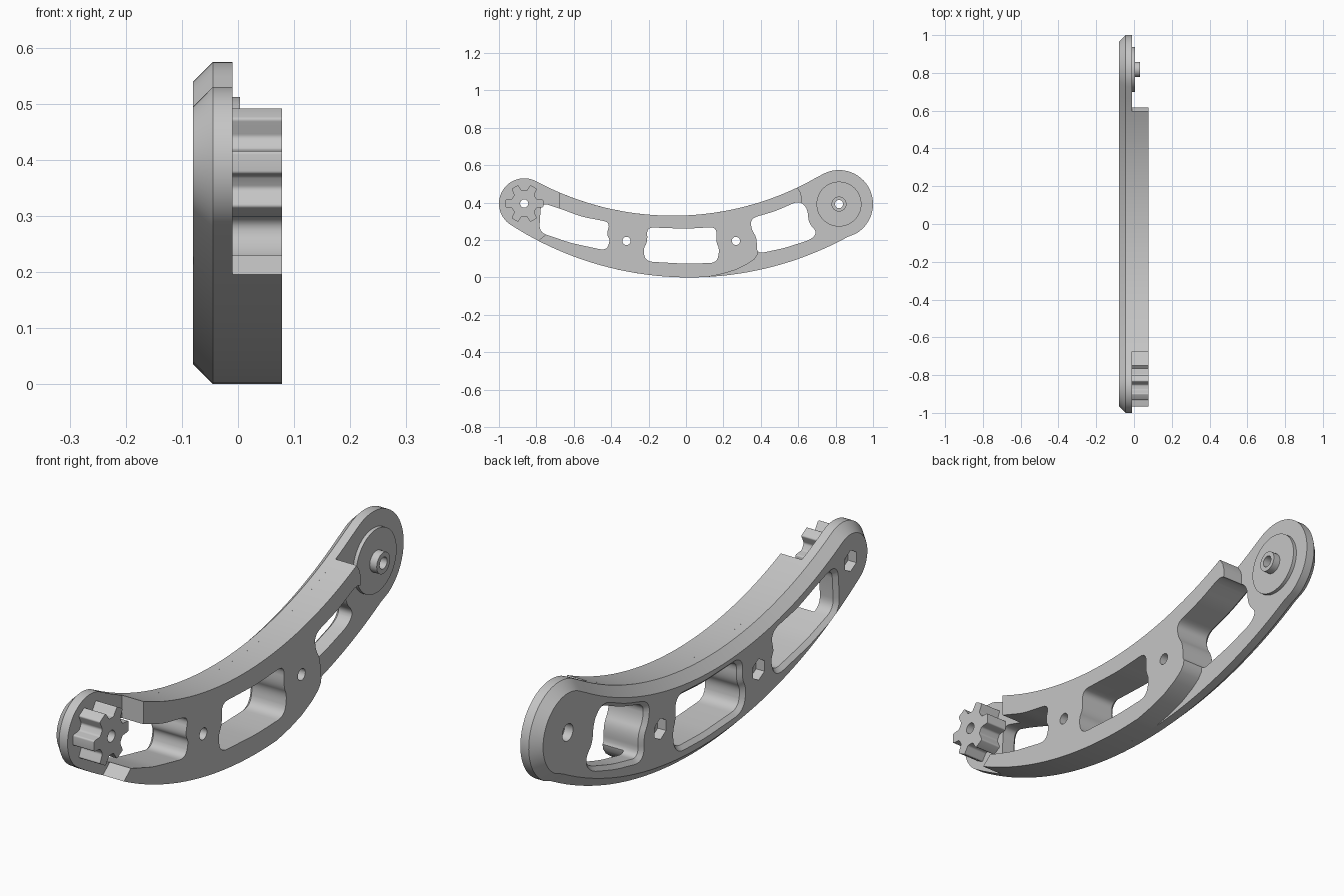
import bpy
import bmesh
from math import atan2, cos, sin, pi, radians, tau
from mathutils import Vector

cube = bpy.data.objects.get("Cube")
if cube:
    bpy.data.objects.remove(cube, do_unlink=True)

grey = bpy.data.materials.new("plain_grey")
grey.use_nodes = True
COLOR = (0.56, 0.56, 0.56, 1)
grey.diffuse_color = COLOR
grey.node_tree.nodes["Principled BSDF"].inputs["Base Color"].default_value = COLOR


def arc(center, r, a0, a1, n):
    return [Vector((center[0] + r * cos(a0 + (a1 - a0) * i / n),
                    center[1] + r * sin(a0 + (a1 - a0) * i / n))) for i in range(n + 1)]


def ring(center, r, n=40, phase=0.0):
    return arc(center, r, phase, phase + tau, n)[:-1]


def fillet(points, r, steps=6):
    """Round every corner of a closed polygon."""
    pts = [Vector(p) for p in points]
    out = []
    for i, p in enumerate(pts):
        a, b = pts[i - 1] - p, pts[(i + 1) % len(pts)] - p
        s = p + a.normalized() * min(r, a.length * 0.48)
        e = p + b.normalized() * min(r, b.length * 0.48)
        for k in range(steps + 1):
            t = k / steps
            out.append(s * (1 - t) ** 2 + p * 2 * t * (1 - t) + e * t * t)
    return out


def offset(pts, d):
    """Move a counter-clockwise outline outwards by d."""
    out = []
    for i, p in enumerate(pts):
        a = (p - pts[i - 1]).normalized()
        b = (pts[(i + 1) % len(pts)] - p).normalized()
        n = Vector((a.y + b.y, -a.x - b.x)).normalized()
        out.append(p + n * d / max(0.5, n.dot(Vector((a.y, -a.x)))))
    return out


def loft(name, outline, layers):
    """Solid along x from a counter-clockwise (y, z) outline; layers are (x, outward offset)."""
    bm = bmesh.new()
    rows = [[bm.verts.new((x, p.x, p.y)) for p in offset(outline, d)] for x, d in layers]
    n = len(outline)
    for lo, hi in zip(rows, rows[1:]):
        for i in range(n):
            j = (i + 1) % n
            bm.faces.new((lo[i], lo[j], hi[j], hi[i]))
    bm.faces.new(rows[0][::-1])
    bm.faces.new(rows[-1])
    mesh = bpy.data.meshes.new(name)
    bm.to_mesh(mesh)
    bm.free()
    mesh.materials.append(grey)
    ob = bpy.data.objects.new(name, mesh)
    bpy.context.collection.objects.link(ob)
    return ob


def cut(ob, cutters):
    bpy.context.view_layer.objects.active = ob
    for c in cutters:
        mod = ob.modifiers.new("cut", "BOOLEAN")
        mod.operation, mod.solver, mod.object = "DIFFERENCE", "EXACT", c
        bpy.ops.object.modifier_apply(modifier=mod.name)


# Arcs of the curved arm
BACK, MID, FRONT = -0.08, -0.01, 0.078
gear_c, gear_r = Vector((-0.865, 0.395)), 0.135
disc_c, disc_r = Vector((0.818, 0.392)), 0.182
low_c, low_r = Vector((0.018, 1.764)), 1.764
top_c, top_r = Vector((-0.07, 1.875)), 1.545


def heading(a, b):
    return atan2(b.y - a.y, b.x - a.x)


def angle_at(center, r, y):
    return -pi / 2 + atan2(y - center.x, (r * r - (y - center.x) ** 2) ** 0.5)


lg, ld = heading(low_c, gear_c), heading(low_c, disc_c)
tg, td = heading(top_c, gear_c), heading(top_c, disc_c)
outline = (arc(low_c, low_r, lg, ld, 40)[:-1]
           + arc(disc_c, disc_r, ld, td + pi, 28)
           + arc(top_c, top_r, td, tg, 40)[1:-1]
           + arc(gear_c, gear_r, tg + pi, lg + tau, 28)[:-1])
back_plate = loft("back_plate", outline, [(BACK, -0.035), (-0.045, 0), (MID, 0)])

# Thick front layer with open ends
body = (arc(low_c, low_r, angle_at(low_c, low_r, -0.79), angle_at(low_c, low_r, 0.12), 30)
        + [Vector(p) for p in ((0.2, 0.02), (0.27, 0.042), (0.33, 0.072), (0.365, 0.097),
                               (0.382, 0.12), (0.385, 0.14), (0.41, 0.2), (0.6, 0.37),
                               (0.618, 0.4), (0.618, 0.432), (0.612, 0.455))]
        + arc(top_c, top_r, angle_at(top_c, top_r, 0.595), angle_at(top_c, top_r, -0.675), 40)
        + [Vector(p) for p in ((-0.675, 0.33), (-0.7, 0.26), (-0.735, 0.24))])
front_layer = loft("front_layer", body, [(MID, 0), (FRONT, 0)])

# Window cutters, slightly flared on the back
windows = [
    [(-0.785, 0.242), (-0.62, 0.185), (-0.425, 0.143), (-0.405, 0.2), (-0.425, 0.23),
     (-0.405, 0.295), (-0.56, 0.325), (-0.68, 0.37), (-0.775, 0.4)],
    [(-0.215, 0.085), (0, 0.073), (0.165, 0.078), (0.18, 0.15), (0.16, 0.19),
     (0.165, 0.27), (0, 0.26), (-0.21, 0.268), (-0.205, 0.19), (-0.23, 0.15)],
    [(0.377, 0.125), (0.53, 0.158), (0.675, 0.205), (0.7, 0.245), (0.655, 0.29),
     (0.65, 0.37), (0.605, 0.41), (0.48, 0.355), (0.345, 0.315), (0.35, 0.255), (0.38, 0.21)],
]
window_cutters = [loft("window_cutter", fillet(w, 0.04), [(-0.083, 0.018), (-0.065, 0), (0.1, 0)])
                  for w in windows]

# Bolt holes and the recesses behind them
bolts = [gear_c, Vector((-0.318, 0.195)), Vector((0.267, 0.195)), disc_c]
holes = [loft("hole_cutter", ring(c, 0.022, 24), [(-0.2, 0), (0.2, 0)]) for c in bolts]
recesses = [loft("recess_cutter", ring(c, 0.032 if c is disc_c else 0.04,
                                       24 if c is disc_c else 6, pi / 2),
                 [(-0.1, 0), (-0.045, 0)]) for c in bolts]

# Gear at one end
teeth = []
for k in range(6):
    a = k * tau / 6
    u, v = Vector((cos(a), sin(a))), Vector((-sin(a), cos(a)))
    teeth += [gear_c + u * r + v * w for r, w in
              ((0.066, -0.023), (0.102, -0.02), (0.102, 0.02), (0.066, 0.023))]
gear = loft("gear", fillet(teeth, 0.006, 4), [(MID, 0), (FRONT, 0)])

# Pivot disc and boss at the other end
pivot_disc = loft("pivot_disc", ring(disc_c, 0.12, 56), [(MID, 0), (0.004, 0)])
pivot_boss = loft("pivot_boss", ring(disc_c, 0.04, 32), [(0.004, 0), (0.033, 0)])

cut(back_plate, window_cutters + holes + recesses)
cut(front_layer, window_cutters + holes[1:3])
cut(gear, holes[:1])
cut(pivot_disc, holes[3:])
cut(pivot_boss, holes[3:])

for c in window_cutters + holes + recesses:
    bpy.data.objects.remove(c, do_unlink=True)

for ob in (back_plate, front_layer, gear, pivot_disc, pivot_boss):
    bpy.ops.object.select_all(action="DESELECT")
    ob.select_set(True)
    bpy.context.view_layer.objects.active = ob
    bpy.ops.object.shade_smooth_by_angle(angle=radians(30))
